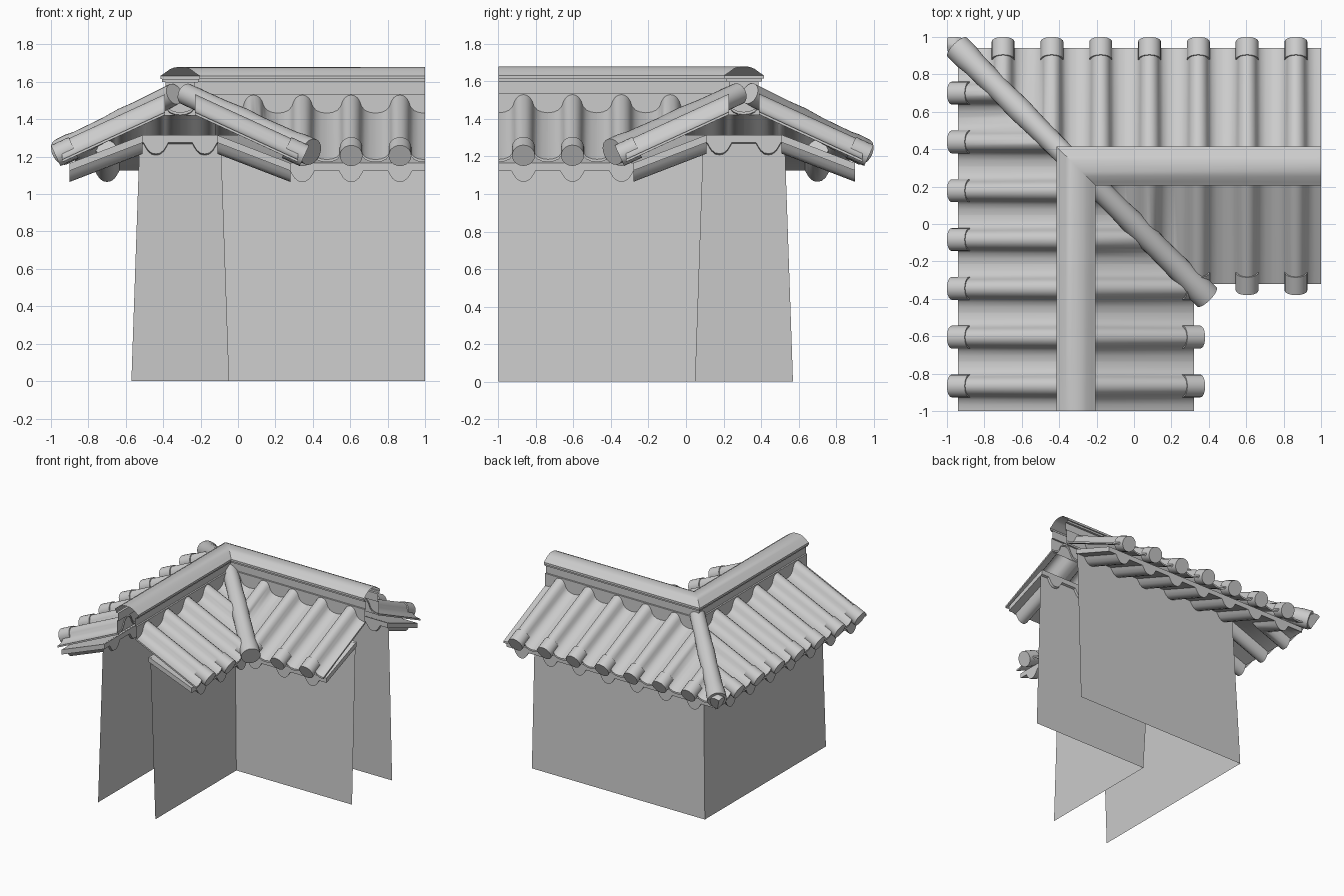
import bpy, bmesh, math
from mathutils import Matrix, Vector

cube = bpy.data.objects.get("Cube")
if cube:
    bpy.data.objects.remove(cube)

RIDGE = 0.31      # distance of the ridge lines from the centre
PITCH = 0.261     # spacing of the roof tiles
TILES = [0.866 - PITCH * k for k in range(-1, 9)]

grey = bpy.data.materials.new("plaster_grey")
grey.use_nodes = True
grey.diffuse_color = (0.6, 0.6, 0.6, 1)
grey.node_tree.nodes["Principled BSDF"].inputs["Base Color"].default_value = (0.6, 0.6, 0.6, 1)


def finish(name, bm, angle=35):
    bmesh.ops.recalc_face_normals(bm, faces=bm.faces)
    mesh = bpy.data.meshes.new(name)
    bm.to_mesh(mesh)
    bm.free()
    mesh.materials.append(grey)
    obj = bpy.data.objects.new(name, mesh)
    bpy.context.collection.objects.link(obj)
    bpy.ops.object.select_all(action='DESELECT')
    obj.select_set(True)
    bpy.context.view_layer.objects.active = obj
    bpy.ops.object.shade_smooth_by_angle(angle=math.radians(angle))
    return obj


def loft(bm, rings, closed=False):
    """Skin a list of point rings; closed rings also get end caps."""
    rows = [[bm.verts.new(p) for p in ring] for ring in rings]
    n = len(rows[0])
    for a, b in zip(rows, rows[1:]):
        for i in range(n if closed else n - 1):
            j = (i + 1) % n
            bm.faces.new((a[i], a[j], b[j], b[i]))
    if closed:
        bm.faces.new(rows[0])
        bm.faces.new(rows[-1])


def cut(bm, co, normal, fill=False):
    geom = bm.verts[:] + bm.edges[:] + bm.faces[:]
    res = bmesh.ops.bisect_plane(bm, geom=geom, dist=1e-5, plane_co=co,
                                 plane_no=normal, clear_outer=True)
    if fill:
        edges = [e for e in res["geom_cut"] if isinstance(e, bmesh.types.BMEdge)]
        bmesh.ops.holes_fill(bm, edges=edges, sides=0)


def corner(bm, fill=False):
    """Trim one arm at its end and at the mitre, then reflect it into the other arm."""
    cut(bm, (1, 0, 0), (1, 0, 0), fill)
    cut(bm, (0, 0, 0), (-1, -1, 0))
    dup = bmesh.ops.duplicate(bm, geom=bm.verts[:] + bm.edges[:] + bm.faces[:])["geom"]
    verts = [v for v in dup if isinstance(v, bmesh.types.BMVert)]
    faces = [f for f in dup if isinstance(f, bmesh.types.BMFace)]
    swap = Matrix(((0, -1, 0), (-1, 0, 0), (0, 0, 1))).to_4x4()
    bmesh.ops.transform(bm, matrix=swap, verts=verts)
    bmesh.ops.reverse_faces(bm, faces=faces)
    bmesh.ops.remove_doubles(bm, verts=bm.verts[:], dist=1e-4)


def tile_row(half):
    """Repeat a half tile profile, mirrored, along the arm."""
    one = [(-x, z) for x, z in reversed(half)] + list(half[1:])
    return [(c + x, z) for c in reversed(TILES) for x, z in one]


def roof_z(d):
    return 1.44 - 0.46 * (d - 0.1)


def slopes(name, top, bottom, stations):
    bm = bmesh.new()
    outline = top + bottom[::-1]
    for s in (1, -1):
        loft(bm, [[(x, RIDGE + s * d, z + h) for x, h in outline]
                  for d, z in stations], closed=True)
    corner(bm, fill=True)
    return finish(name, bm, 40)


# Upper tile sheet with rounded ribs
rib = [(0, .085), (.018, .081), (.034, .07), (.047, .05), (.056, .024),
       (.074, .003), (.1, -.008), (.13, -.012)]
upper = tile_row(rib)
slopes("roof_tiles", upper, [(x, z - .014) for x, z in upper],
       [(d, roof_z(d)) for d in (.08, .63)])

# Lower eave course with a flat top and rounded drops underneath
drop = [(0, -.06), (.022, -.056), (.042, -.04), (.056, -.018), (.066, 0), (.13, 0)]
lower = tile_row(drop)
slopes("eave_tiles", [(lower[0][0], .04), (lower[-1][0], .04)], lower,
       [(.2, 1.275), (.59, 1.125)])

# Round tile ends along the eaves
bm = bmesh.new()
for s in (1, -1):
    axis = Vector((0, s, -.46)).normalized()
    up = Vector((0, s * .46, 1)).normalized()
    for c in TILES[1:]:
        rings = []
        for d in (.57, .665):
            mid = Vector((c, RIDGE + s * d, roof_z(d) + .025))
            ring = []
            for k in range(20):
                a = math.tau * k / 20
                ring.append(mid + (Vector((1, 0, 0)) * math.cos(a) + up * math.sin(a)) * .061)
            rings.append(ring)
        loft(bm, rings, closed=True)
corner(bm)
finish("tile_ends", bm)

# Ridge with stepped mouldings and a rounded cap
bm = bmesh.new()
half = [(0, 1.68), (.03, 1.677), (.055, 1.667), (.085, 1.645), (.105, 1.632), (.105, 1.615),
        (.095, 1.615), (.095, 1.6), (.077, 1.6), (.077, 1.535), (.09, 1.535), (.09, 1.42)]
shape = [(-d, z) for d, z in reversed(half)] + half[1:]
loft(bm, [[(x, RIDGE + d, z) for d, z in shape] for x in (-1, 1.1)])
corner(bm)
finish("ridge", bm, 30)

# Tapered walls, open at the ends
bm = bmesh.new()
for s in (1, -1):
    loft(bm, [[(x, RIDGE + s * d, z) for d, z in ((.26, 0), (.215, 1.31))] for x in (-1, 1.1)])
corner(bm)
finish("walls", bm)

# Round tiles covering the outer hip and the inner valley
for name, s, end in (("hip_tile", -1, .635), ("valley_tile", 1, .7)):
    bm = bmesh.new()
    a = Vector((s * .03 - RIDGE, RIDGE - s * .03, 1.535))
    b = Vector((s * end - RIDGE, RIDGE - s * end, 1.225))
    side = Vector((1, 1, 0)).normalized()
    up = side.cross(b - a).normalized()
    rings = []
    for t, r in ((0, .058), (.3, .06), (.45, .066), (.6, .062), (.85, .066), (.92, .073), (1, .073)):
        rings.append([a.lerp(b, t) + (side * math.cos(k * math.tau / 24)
                      + up * math.sin(k * math.tau / 24)) * r for k in range(24)])
    loft(bm, rings, closed=True)
    finish(name, bm)
